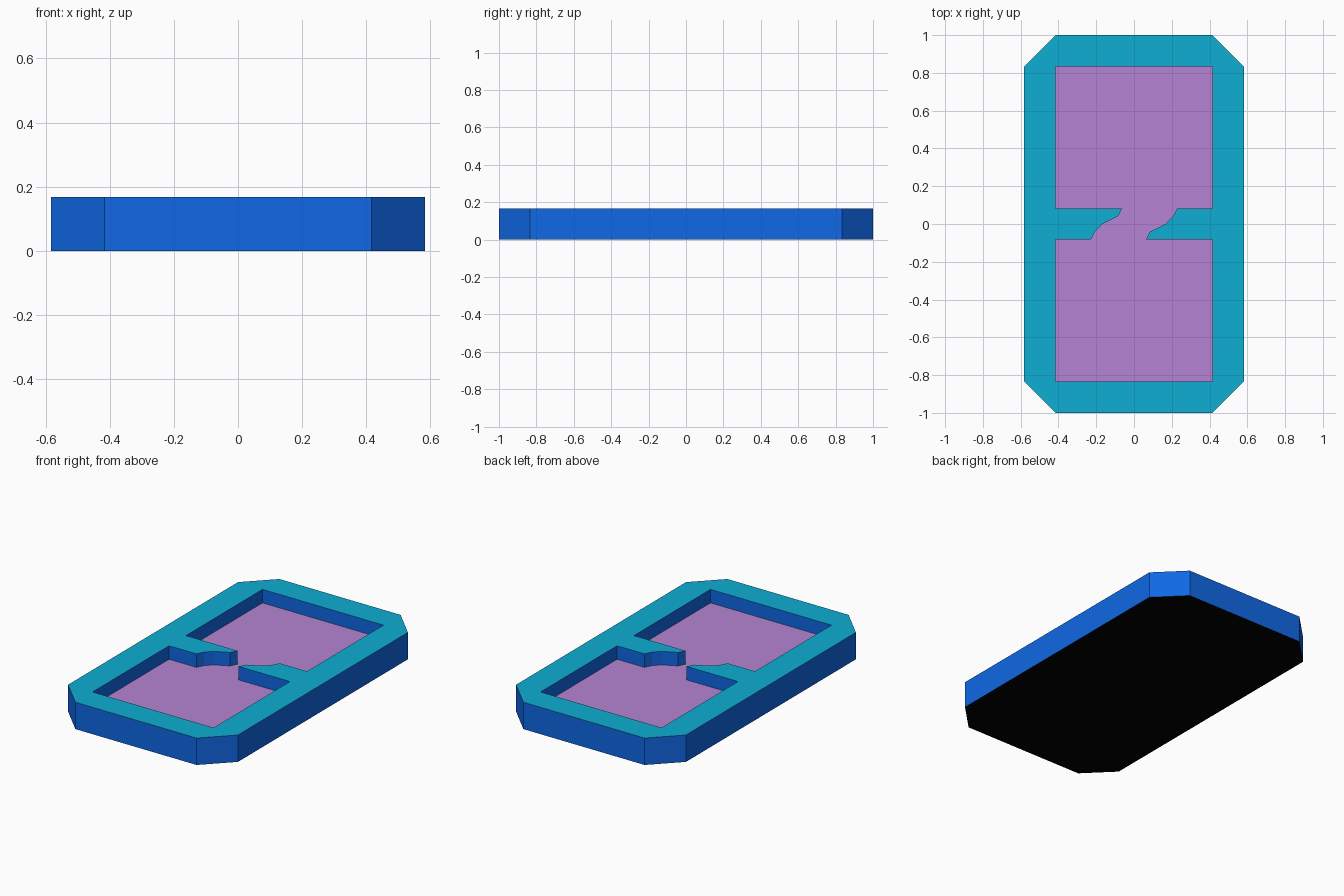
import bpy, bmesh

if "Cube" in bpy.data.objects:
    bpy.data.objects.remove(bpy.data.objects["Cube"])

H = 0.167       # total height
FLOOR = 0.083   # height of the sunken floor
W, L, C = 0.583, 1.0, 0.167   # half width, half length, corner cut
IW, IL = 0.415, 0.833         # half size of the pocket


def srgb(*rgb):
    return [((c / 255 + 0.055) / 1.055) ** 2.4 if c > 10 else c / 255 / 12.92 for c in rgb] + [1]


def material(name, colour):
    m = bpy.data.materials.new(name)
    m.diffuse_color = colour
    m.use_nodes = True
    m.node_tree.nodes["Principled BSDF"].inputs["Base Color"].default_value = m.diffuse_color
    return m


TEAL = material("teal top", srgb(14, 174, 212))
BLUE = material("blue wall", srgb(16, 104, 230))
PURPLE = material("purple floor", srgb(182, 132, 212))
BLACK = material("black underside", (0, 0, 0, 1))


def make_object(name, bm, mats):
    me = bpy.data.meshes.new(name)
    bm.to_mesh(me)
    bm.free()
    for m in mats:
        me.materials.append(m)
    ob = bpy.data.objects.new(name, me)
    bpy.context.collection.objects.link(ob)
    return ob


def ring(bm, pts, z):
    return [bm.verts.new((x, y, z)) for x, y in pts]


def walls(bm, low, high):
    n = len(low)
    for i in range(n):
        j = (i + 1) % n
        bm.faces.new((low[i], low[j], high[j], high[i])).material_index = 1


def turned(pts):
    return [(-x, -y) for x, y in pts]


# Half outlines, counter-clockwise; the other half is turned 180 degrees
outer = [(W, -L + C), (W, L - C), (W - C, L), (-W + C, L)]
outer += turned(outer)
divider = [(0.063, -0.083), (0.083, -0.042), (0.167, 0.0), (0.206, 0.04), (0.228, 0.083)]
pocket = [(IW, -IL), (IW, -0.083)] + divider + [(IW, 0.083), (IW, IL)]
pocket += turned(pocket)

# Frame: rim, outer and inner walls, underside
bm = bmesh.new()
o_low, o_high = ring(bm, outer, 0), ring(bm, outer, H)
p_low, p_high = ring(bm, pocket, FLOOR), ring(bm, pocket, H)
walls(bm, o_low, o_high)
walls(bm, p_low[::-1], p_high[::-1])
bm.faces.new(o_low[::-1]).material_index = 2
rim = [e for e in bm.edges if all(v.co.z > H - 1e-4 for v in e.verts)]
bmesh.ops.triangle_fill(bm, edges=rim, use_beauty=True, use_dissolve=False)
bm.normal_update()
for f in bm.faces:
    if all(v.co.z > H - 1e-4 for v in f.verts):
        f.material_index = 0
        if f.normal.z < 0:
            f.normal_flip()
make_object("tray_frame", bm, [TEAL, BLUE, BLACK])

# Sunken floor panel
bm = bmesh.new()
bm.faces.new(ring(bm, pocket, FLOOR))
make_object("tray_floor", bm, [PURPLE])
